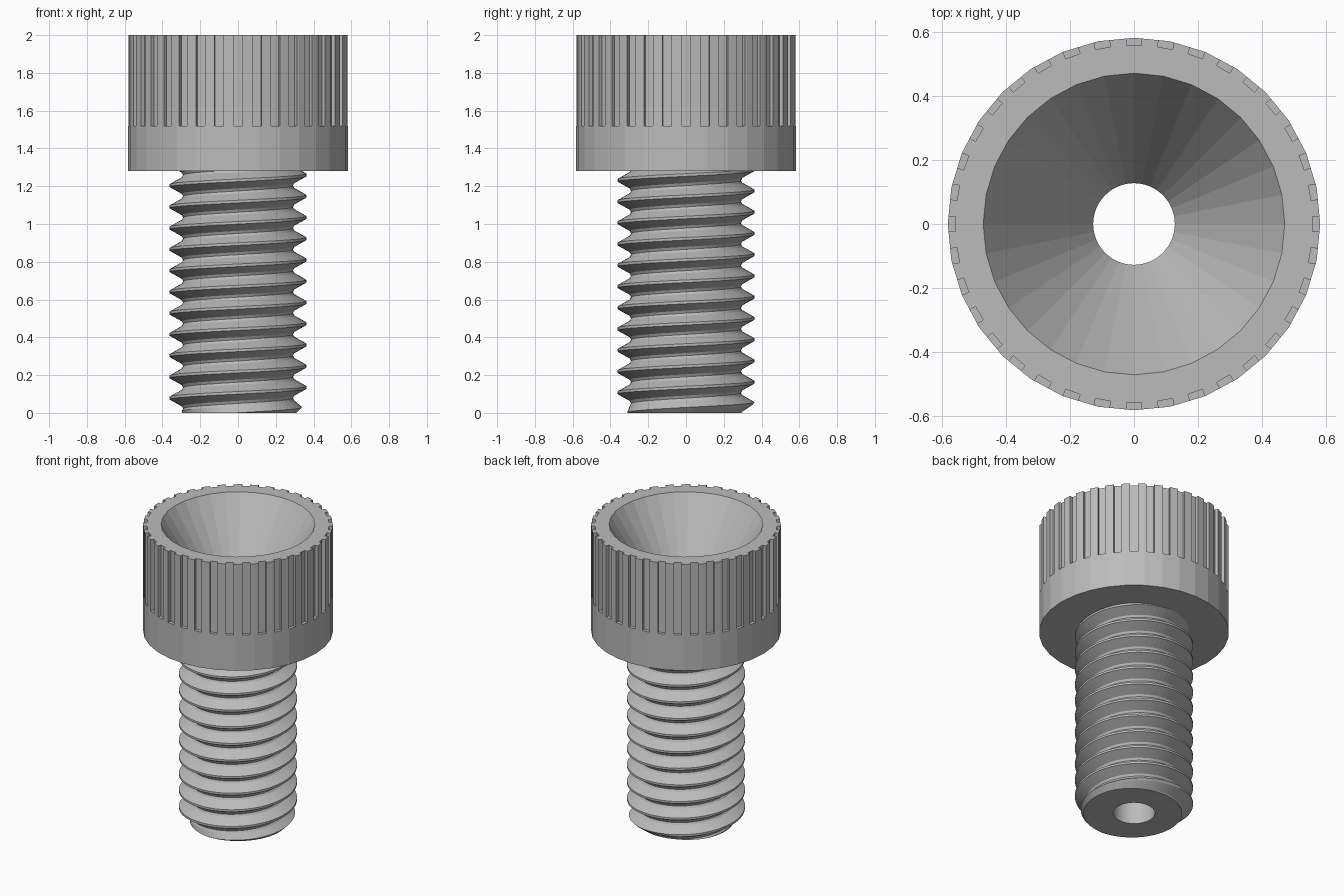
import bpy, bmesh
from math import cos, sin, tau, hypot
from mathutils import Matrix

if "Cube" in bpy.data.objects:
    bpy.data.objects.remove(bpy.data.objects["Cube"], do_unlink=True)

steel = bpy.data.materials.new("light_grey_metal")
steel.use_nodes = True
steel.diffuse_color = (0.5, 0.5, 0.5, 1)
steel.node_tree.nodes["Principled BSDF"].inputs["Base Color"].default_value = (0.5, 0.5, 0.5, 1)

HEAD_R, HEAD_Z, TOP_Z = 0.583, 1.28, 2.0
BORE_R = 0.128
PITCH = 0.1125


def finish(bm, name):
    bmesh.ops.recalc_face_normals(bm, faces=bm.faces)
    mesh = bpy.data.meshes.new(name)
    bm.to_mesh(mesh)
    bm.free()
    mesh.materials.append(steel)
    obj = bpy.data.objects.new(name, mesh)
    bpy.context.collection.objects.link(obj)
    return obj


# Head: lathed ring with a conical recess and a central bore
def build_head(sides=32):
    profile = [(BORE_R, 1.45), (0.472, TOP_Z), (HEAD_R, TOP_Z), (HEAD_R, HEAD_Z), (BORE_R, HEAD_Z)]
    bm = bmesh.new()
    rings = [[bm.verts.new((r * cos(tau * k / sides), r * sin(tau * k / sides), z)) for r, z in profile]
             for k in range(sides)]
    for k in range(sides):
        a, b = rings[k], rings[(k + 1) % sides]
        for i in range(len(profile)):
            j = (i + 1) % len(profile)
            bm.faces.new((a[i], b[i], b[j], a[j]))
    return finish(bm, "head")


# Grip grooves: boxes cut out of the upper rim
def cut_grooves(head, count=36):
    bm = bmesh.new()
    for k in range(count):
        place = (Matrix.Rotation(tau * k / count, 4, 'Z')
                 @ Matrix.Translation((0.609, 0, 1.82))
                 @ Matrix.Diagonal((0.1, 0.048, 0.6, 1)))
        bmesh.ops.create_cube(bm, size=1, matrix=place)
    cutter = finish(bm, "groove_cutter")
    cutter.hide_render = True
    mod = head.modifiers.new("grooves", 'BOOLEAN')
    mod.operation = 'DIFFERENCE'
    mod.solver = 'EXACT'
    mod.object = cutter
    bpy.context.view_layer.objects.active = head
    bpy.ops.object.modifier_apply(modifier=mod.name)
    bpy.data.objects.remove(cutter, do_unlink=True)


# Shank: right-handed helical thread with a chamfered tip and a bore
def build_shank(steps=64):
    tooth = [(-0.007, 0.362), (0.007, 0.362), (0.043, 0.298), (0.056, 0.291), (0.07, 0.298)]
    rows = [(0.022 + turn * PITCH + dz, r) for turn in range(-3, 14) for dz, r in tooth]
    bm = bmesh.new()
    cols = []
    for k in range(steps):
        a = tau * k / steps
        col = []
        for z0, r0 in rows:
            z = z0 + PITCH * k / steps
            r = min(r0, 0.31 + max(z, -0.1))
            col.append(bm.verts.new((r * cos(a), r * sin(a), z)))
        cols.append(col)
    # The last column joins the first one a full pitch higher
    shift = len(tooth)
    cols.append(cols[0][shift:])
    for a, b in zip(cols, cols[1:]):
        for i in range(len(rows) - shift - 1):
            bm.faces.new((a[i], b[i], b[i + 1], a[i + 1]))
    for z, direction in ((0, -1), (HEAD_Z + 0.02, 1)):
        bmesh.ops.bisect_plane(bm, geom=bm.verts[:] + bm.edges[:] + bm.faces[:], dist=1e-5,
                               plane_co=(0, 0, z), plane_no=(0, 0, direction), clear_outer=True)

    # End face, then the bore wall
    loop = [e for e in bm.edges if e.is_boundary and all(abs(v.co.z) < 1e-4 for v in e.verts)]
    for height in (0, HEAD_Z):
        out = bmesh.ops.extrude_edge_only(bm, edges=loop)["geom"]
        for v in (g for g in out if isinstance(g, bmesh.types.BMVert)):
            scale = BORE_R / hypot(v.co.x, v.co.y)
            v.co = (v.co.x * scale, v.co.y * scale, height)
        loop = [g for g in out if isinstance(g, bmesh.types.BMEdge) and g.is_boundary
                and all(abs(v.co.z - height) < 1e-4 for v in g.verts)]
    return finish(bm, "threaded_shank")


head = build_head()
cut_grooves(head)
build_shank()
